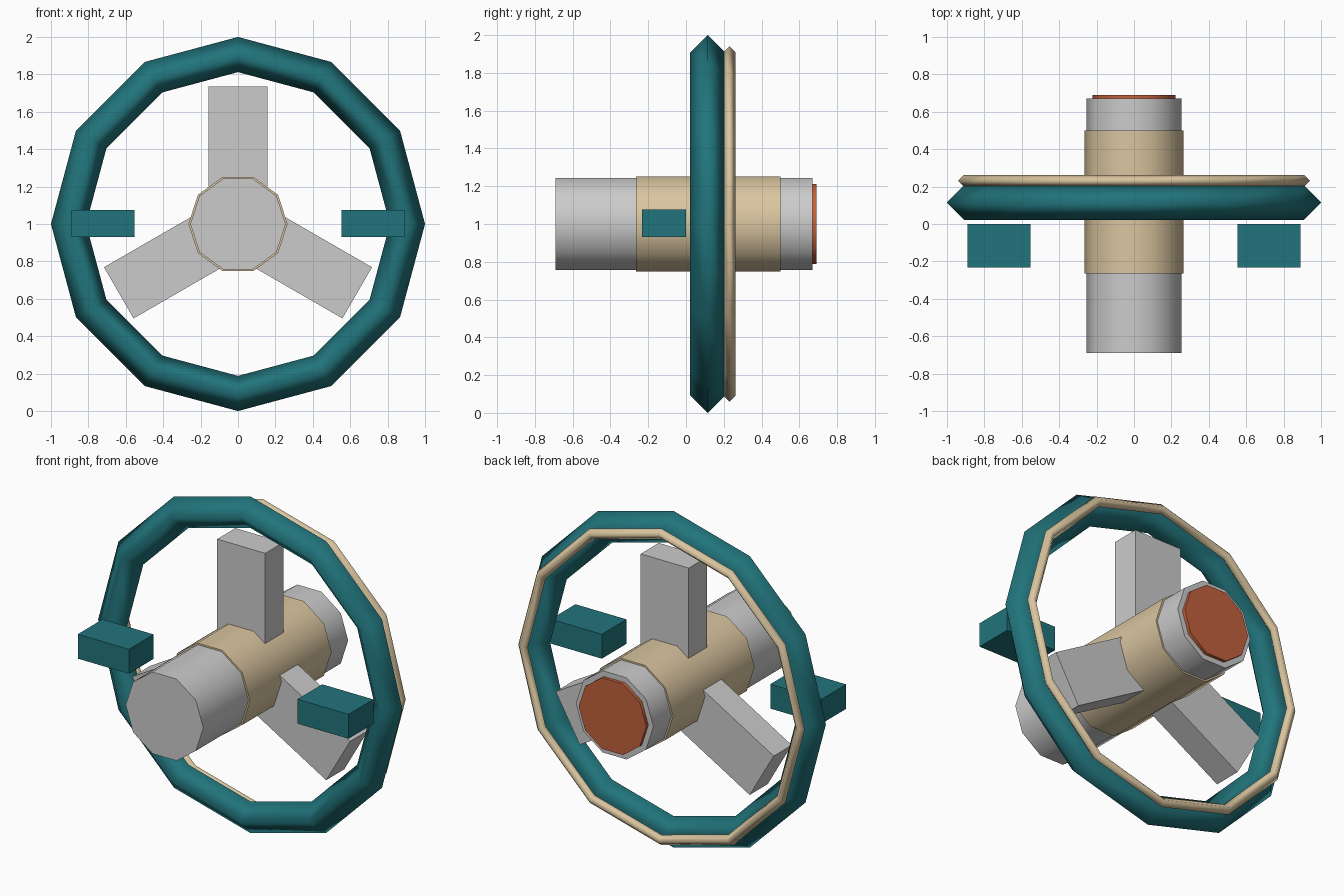
import bpy
from math import radians, sin, cos

if "Cube" in bpy.data.objects:
    bpy.data.objects.remove(bpy.data.objects["Cube"])


def material(name, rgb):
    m = bpy.data.materials.new(name)
    m.diffuse_color = (*rgb, 1)
    m.use_nodes = True
    m.node_tree.nodes["Principled BSDF"].inputs["Base Color"].default_value = m.diffuse_color
    return m


TEAL = material("teal", (0.015, 0.175, 0.2))
CREAM = material("cream", (0.7, 0.56, 0.35))
ORANGE = material("orange", (0.53, 0.12, 0.045))


def finish(name, mat):
    ob = bpy.context.object
    ob.name = name
    if mat:
        ob.data.materials.append(mat)
    return ob


def ring(name, major, minor, y, mat):
    bpy.ops.mesh.primitive_torus_add(
        major_segments=12, minor_segments=4, major_radius=major,
        minor_radius=minor, location=(0, y, 1), rotation=(radians(90), 0, 0))
    bpy.ops.object.shade_smooth()
    return finish(name, mat)


def drum(name, radius, y0, y1, mat=None):
    bpy.ops.mesh.primitive_cylinder_add(
        vertices=10, radius=radius, depth=y1 - y0,
        location=(0, (y0 + y1) / 2, 1), rotation=(radians(90), radians(18), 0))
    bpy.ops.object.shade_smooth_by_angle(angle=radians(45))
    return finish(name, mat)


def box(name, center, size, mat=None, spin=0):
    bpy.ops.mesh.primitive_cube_add(size=1, location=center, rotation=(0, spin, 0))
    bpy.context.object.scale = size
    bpy.ops.object.transform_apply(location=False, rotation=False, scale=True)
    return finish(name, mat)


# Wheel rim and thin rear trim ring
ring("rim", 0.906, 0.094, 0.115, TEAL)
ring("rear_trim_ring", 0.91, 0.031, 0.23, CREAM)

# Axle, hub sleeve and end cap
drum("axle", 0.255, -0.69, 0.67)
drum("hub_sleeve", 0.265, -0.265, 0.5, CREAM)
drum("end_cap", 0.222, 0.66, 0.69, ORANGE)

# Three spokes around the hub
R0, R1 = 0.2, 0.736
for i in range(3):
    a = radians(120 * i)
    mid = (R0 + R1) / 2
    box(f"spoke_{i + 1}", (mid * sin(a), 0.115, 1 + mid * cos(a)),
        (0.316, 0.17, R1 - R0), spin=a)

# Pair of grip blocks in front of the rim
for side, s in (("left", -1), ("right", 1)):
    box(f"grip_block_{side}", (s * 0.722, -0.117, 1.003), (0.336, 0.232, 0.145), TEAL)
